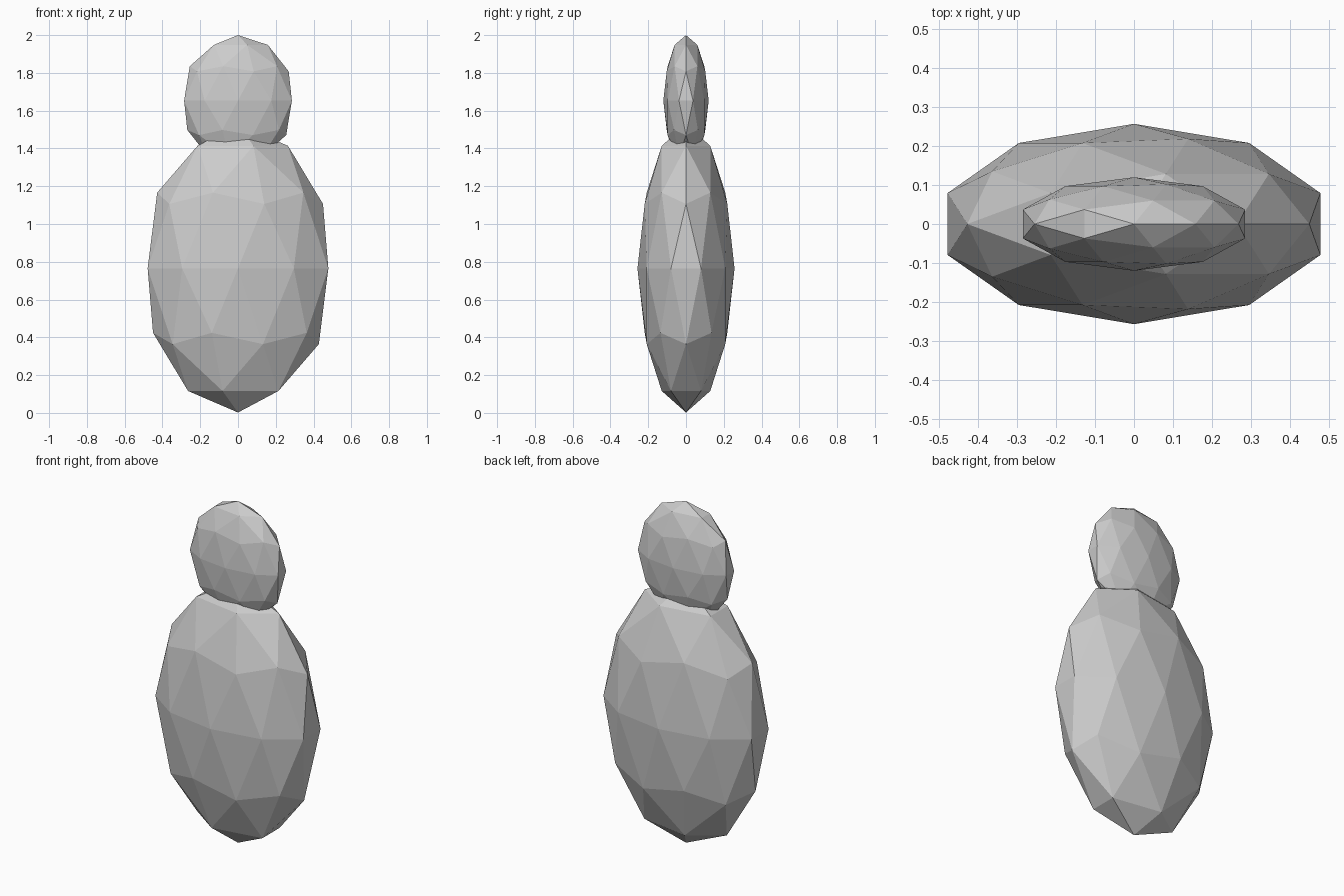
import bpy

if "Cube" in bpy.data.objects:
    bpy.data.objects.remove(bpy.data.objects["Cube"])


def faceted_ellipsoid(name, centre_z, radii):
    """Low-poly icosphere stretched to the given x, y, z radii."""
    bpy.ops.mesh.primitive_ico_sphere_add(subdivisions=2, radius=1, location=(0, 0, centre_z))
    obj = bpy.context.object
    obj.name = name
    obj.scale = radii
    bpy.ops.object.transform_apply(location=False, rotation=False, scale=True)
    bpy.ops.object.shade_flat()
    return obj


# Large flattened lower body
faceted_ellipsoid("body", 0.765, (0.503, 0.257, 0.763))

# Smaller, thinner head sunk into the top of the body
faceted_ellipsoid("head", 1.653, (0.30, 0.12, 0.347))
